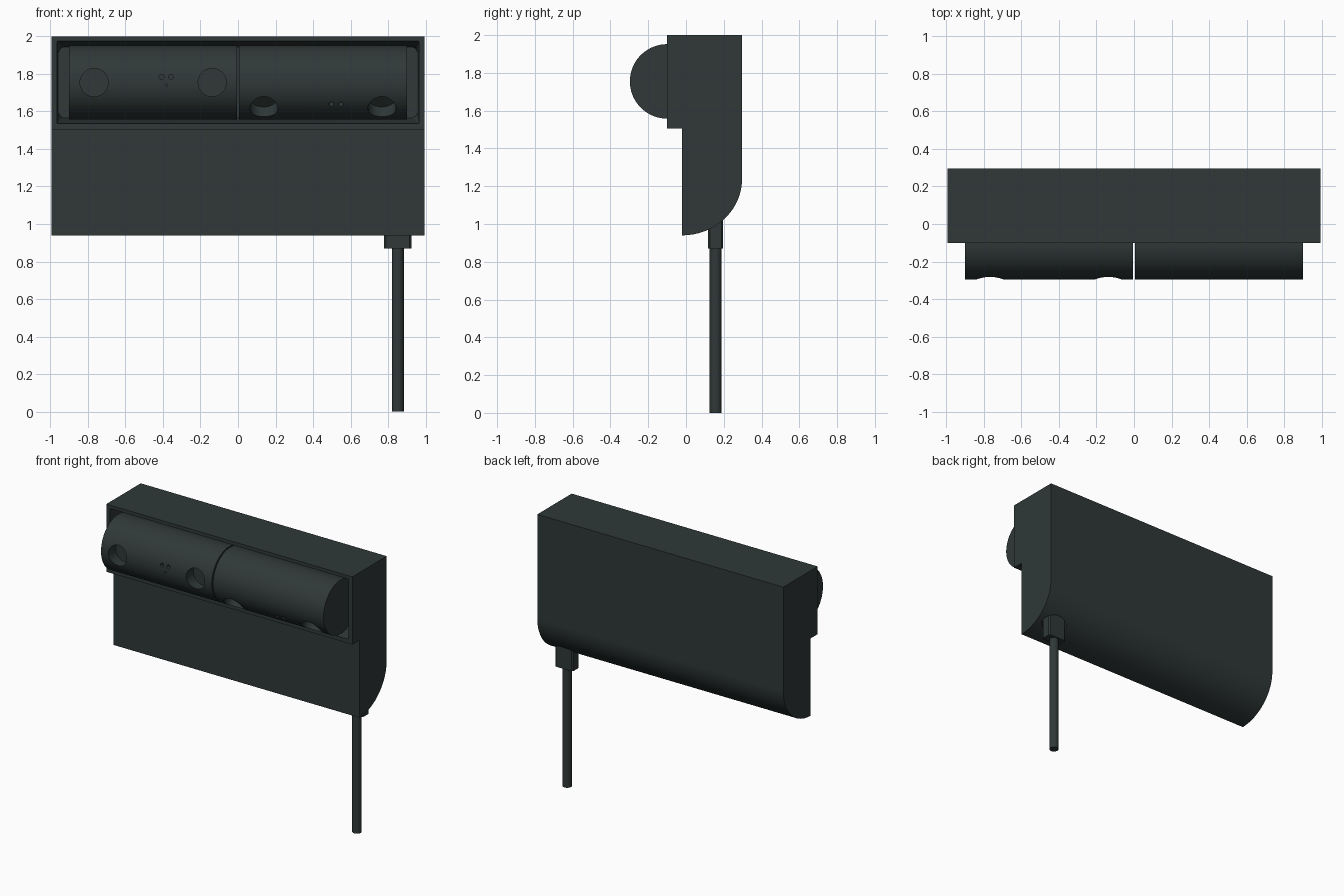
import bpy, bmesh
from math import pi, sin, cos, radians
from mathutils import Vector, Matrix

cube = bpy.data.objects.get("Cube")
if cube:
    bpy.data.objects.remove(cube, do_unlink=True)

slate = bpy.data.materials.new("dark_slate_plastic")
slate.use_nodes = True
colour = (0.029, 0.040, 0.039, 1)
slate.diffuse_color = colour
slate.node_tree.nodes["Principled BSDF"].inputs["Base Color"].default_value = colour


def loft(name, loops):
    """Closed solid through matching loops of points, capped at both ends."""
    bm = bmesh.new()
    rows = [[bm.verts.new(p) for p in loop] for loop in loops]
    n = len(rows[0])
    for a, b in zip(rows, rows[1:]):
        for i in range(n):
            j = (i + 1) % n
            bm.faces.new((a[i], a[j], b[j], b[i]))
    bm.faces.new(rows[0])
    bm.faces.new(rows[-1])
    bmesh.ops.recalc_face_normals(bm, faces=bm.faces)
    mesh = bpy.data.meshes.new(name)
    bm.to_mesh(mesh)
    bm.free()
    mesh.materials.append(slate)
    obj = bpy.data.objects.new(name, mesh)
    bpy.context.collection.objects.link(obj)
    return obj


def tube(name, start, end, rx, ry=None, sides=32):
    """Round or oval bar from start to end."""
    start, end = Vector(start), Vector(end)
    turn = (end - start).to_track_quat('Z', 'Y')
    ring = [turn @ Vector((rx * cos(2 * pi * i / sides),
                           (ry or rx) * sin(2 * pi * i / sides), 0)) for i in range(sides)]
    return loft(name, [[start + p for p in ring], [end + p for p in ring]])


def activate(obj):
    bpy.ops.object.select_all(action='DESELECT')
    obj.select_set(True)
    bpy.context.view_layer.objects.active = obj


def cut(obj, cutter):
    mod = obj.modifiers.new("cut", 'BOOLEAN')
    mod.operation, mod.solver, mod.object = 'DIFFERENCE', 'EXACT', cutter
    activate(obj)
    bpy.ops.object.modifier_apply(modifier=mod.name)
    bpy.data.objects.remove(cutter, do_unlink=True)


def smooth(obj):
    activate(obj)
    bpy.ops.object.shade_smooth_by_angle(angle=radians(30))


def round_rect(w, h, r, y, z, steps=6):
    """Rounded rectangle in the plane facing the front; w and h are half sizes."""
    pts = []
    for k, (sx, sz) in enumerate(((1, 1), (-1, 1), (-1, -1), (1, -1))):
        for i in range(steps + 1):
            a = pi / 2 * (k + i / steps)
            pts.append((sx * (w - r) + r * cos(a), y, z + sz * (h - r) + r * sin(a)))
    return pts


# Housing: side profile with stepped front and rounded lower back
W = 0.995
profile = [(-0.02, 1.505), (-0.1, 1.505), (-0.1, 2.0), (0.297, 2.0)]
for i in range(25):
    a = pi / 2 * i / 24
    profile.append((-0.02 + 0.317 * cos(a), 1.24 - 0.3 * sin(a)))
housing = loft("housing", [[(x, y, z) for y, z in profile] for x in (-W, W)])

# Tapered front recess that holds the two modules
cut(housing, loft("recess_cutter", [
    round_rect(0.965, 0.22, 0.004, -0.15, 1.755),
    round_rect(0.965, 0.22, 0.004, -0.1, 1.755),
    round_rect(0.957, 0.19, 0.035, 0.07, 1.755)]))

# Oval pocket around the cable gland
CX, CY = 0.852, 0.157
cut(housing, tube("pocket_cutter", (CX, CY, 0.85), (CX, CY, 1.1), 0.1, 0.055))
smooth(housing)

# Socket modules: drums, the left one turned downwards
AXIS = Vector((0, -0.1, 1.755))
R = 0.197


def socket_module(name, x, tilt):
    drum = tube(name, (x - 0.4475, AXIS.y, AXIS.z), (x + 0.4475, AXIS.y, AXIS.z), R, sides=96)
    turn = Matrix.Rotation(radians(tilt), 3, 'X')
    # offset along x, offset up, radius, depth from the drum axis
    holes = [(-0.315, 0, 0.075, 0.11), (0.315, 0, 0.075, 0.11),
             (0.045, 0.03, 0.013, 0.17), (0.095, 0.03, 0.013, 0.17),
             (0.07, -0.015, 0.006, 0.18)]
    for dx, dz, r, depth in holes:
        ends = [AXIS + Vector((x, 0, 0)) + turn @ Vector((dx, -d, dz)) for d in (depth, 0.3)]
        cut(drum, tube("hole_cutter", ends[0], ends[1], r, sides=40))
    smooth(drum)


socket_module("right_socket_module", -0.4525, 0)
socket_module("left_socket_module", 0.4525, 45)

# Cable gland and cable
gland_loop = [(sx * a, sy * b) for sx, sy, flip in
              ((1, 1, 0), (-1, 1, 1), (-1, -1, 0), (1, -1, 1))
              for a, b in (((0.073, 0.03), (0.063, 0.04)) if not flip
                           else ((0.063, 0.04), (0.073, 0.03)))]
loft("cable_gland", [[(CX + a, CY + b, z) for a, b in gland_loop] for z in (0.87, 1.1)])
smooth(tube("cable", (CX, CY, 0), (CX, CY, 0.88), 0.032, sides=24))
